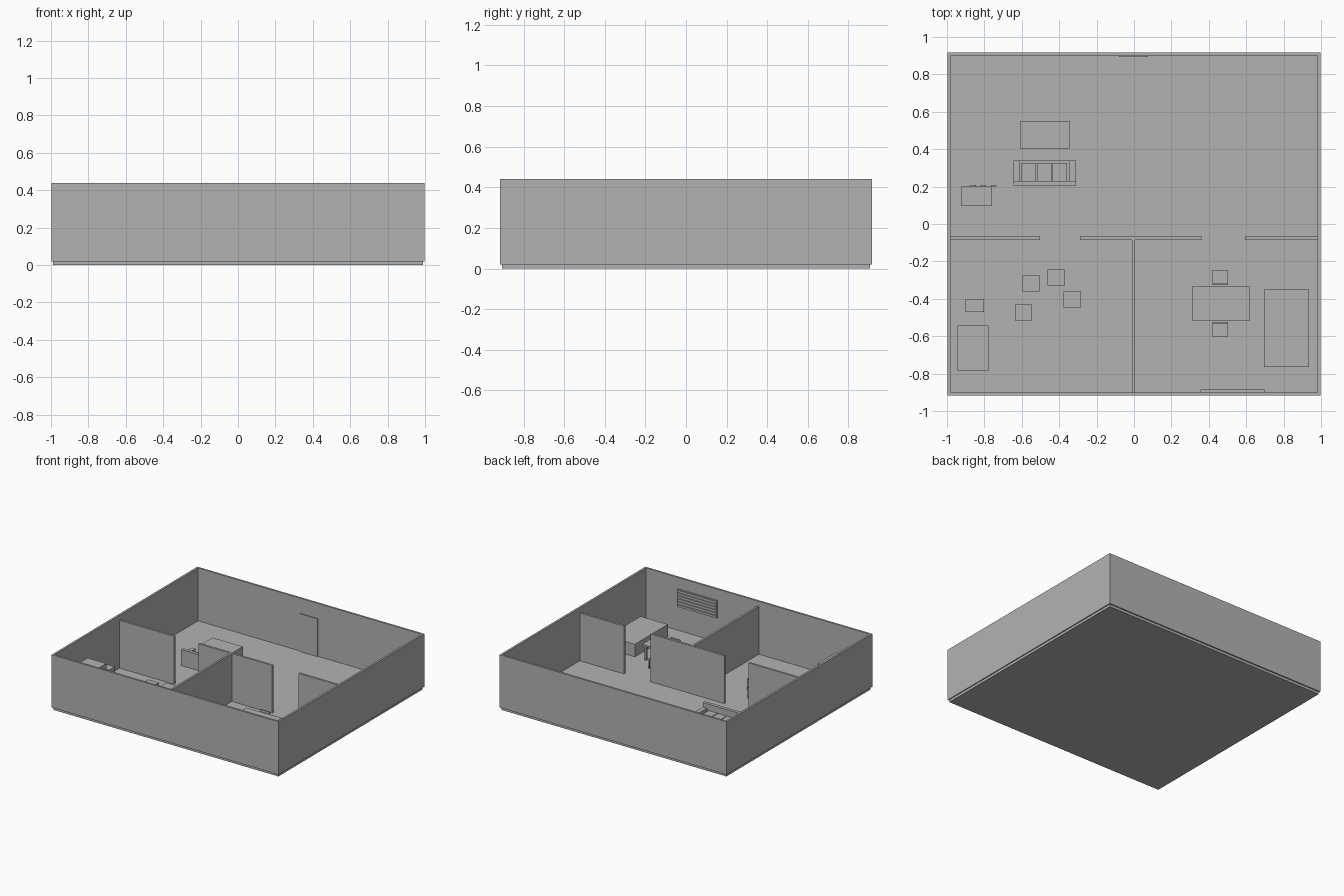
import bpy

grey = bpy.data.materials.new("plain grey")
grey.diffuse_color = (0.45, 0.45, 0.45, 1)
FLOOR = 0.02


def box(name, x0, x1, y0, y1, z0, z1):
    """Axis-aligned box from its limits."""
    v = [(x, y, z) for x in (x0, x1) for y in (y0, y1) for z in (z0, z1)]
    f = [(0, 1, 3, 2), (4, 6, 7, 5), (0, 4, 5, 1),
         (2, 3, 7, 6), (0, 2, 6, 4), (1, 5, 7, 3)]
    mesh = bpy.data.meshes.new(name)
    mesh.from_pydata(v, [], f)
    mesh.materials.append(grey)
    obj = bpy.data.objects.new(name, mesh)
    bpy.context.collection.objects.link(obj)
    return obj


def legs(name, x0, x1, y0, y1, top, w, inset=0.0):
    """Four square legs under a rectangle."""
    for x in (x0 + inset, x1 - inset - w):
        for y in (y0 + inset, y1 - inset - w):
            box(name, x, x + w, y, y + w, FLOOR, top)


# Floor slab and outer walls
box("floor", -0.99, 0.99, -0.906, 0.906, 0, FLOOR)
T = 0.016
for s, side in ((-1, "left"), (1, "right")):
    a, b = sorted((s * 0.998, s * (0.998 - T)))
    box(side + "_outer_wall", a, b, -0.916, 0.916, FLOOR, 0.44)
for s, side in ((-1, "front"), (1, "back")):
    a, b = sorted((s * 0.916, s * (0.916 - T)))
    box(side + "_outer_wall", -0.998 + T, 0.998 - T, a, b, FLOOR, 0.44)

# Inner partitions with two door gaps
for x0, x1 in ((-0.982, -0.503), (-0.29, 0.36), (0.593, 0.982)):
    box("partition_wall", x0, x1, -0.085, -0.068, FLOOR, 0.4)
box("dividing_wall", -0.011, 0.005, -0.9, -0.085, FLOOR, 0.4)

# Entrance door and slatted window blind
box("entrance_door", -0.08, 0.075, 0.893, 0.9, FLOOR, 0.32)
box("window_panel", 0.355, 0.70, -0.9, -0.892, 0.212, 0.35)
for i in range(6):
    z = 0.214 + i * 0.023
    box("blind_slat", 0.355, 0.70, -0.892, -0.885, z, z + 0.018)

# Sofa: base, back, arms and three cushions
box("sofa_base", -0.645, -0.31, 0.205, 0.34, FLOOR, 0.08)
box("sofa_back", -0.645, -0.31, 0.205, 0.23, 0.08, 0.148)
for x0 in (-0.645, -0.345):
    box("sofa_arm", x0, x0 + 0.035, 0.23, 0.34, 0.08, 0.112)
for i in range(3):
    x0 = -0.602 + i * 0.083
    box("sofa_cushion", x0, x0 + 0.077, 0.23, 0.325, 0.08, 0.097)

# Low table, side cabinet with three knobs
box("low_table", -0.61, -0.343, 0.405, 0.55, FLOOR, 0.12)
box("side_cabinet", -0.925, -0.76, 0.095, 0.2, FLOOR, 0.14)
for x in (-0.875, -0.82, -0.765):
    box("cabinet_handle", x, x + 0.03, 0.2, 0.208, 0.08, 0.1)

# Wardrobe and chest in the left room
box("wardrobe", -0.943, -0.778, -0.787, -0.543, FLOOR, 0.287)
box("chest", -0.9, -0.803, -0.47, -0.4, FLOOR, 0.2)

# Four loose stools
for x, y in ((-0.55, -0.318), (-0.416, -0.287), (-0.33, -0.404), (-0.591, -0.473)):
    box("stool", x - 0.046, x + 0.046, y - 0.043, y + 0.043, FLOOR, 0.105)

# Dining table with a chair on either side
box("dining_table_top", 0.31, 0.62, -0.515, -0.335, 0.132, 0.147)
legs("dining_table_leg", 0.31, 0.62, -0.515, -0.335, 0.132, 0.015, 0.012)
for y0, y1, b in ((-0.325, -0.245, -0.325), (-0.603, -0.523, -0.531)):
    box("chair_seat", 0.42, 0.503, y0, y1, 0.085, 0.097)
    box("chair_back", 0.42, 0.503, b, b + 0.008, 0.097, 0.16)
    legs("chair_leg", 0.42, 0.503, y0, y1, 0.085, 0.01)

# Bed
box("bed", 0.695, 0.935, -0.765, -0.35, FLOOR, 0.12)
